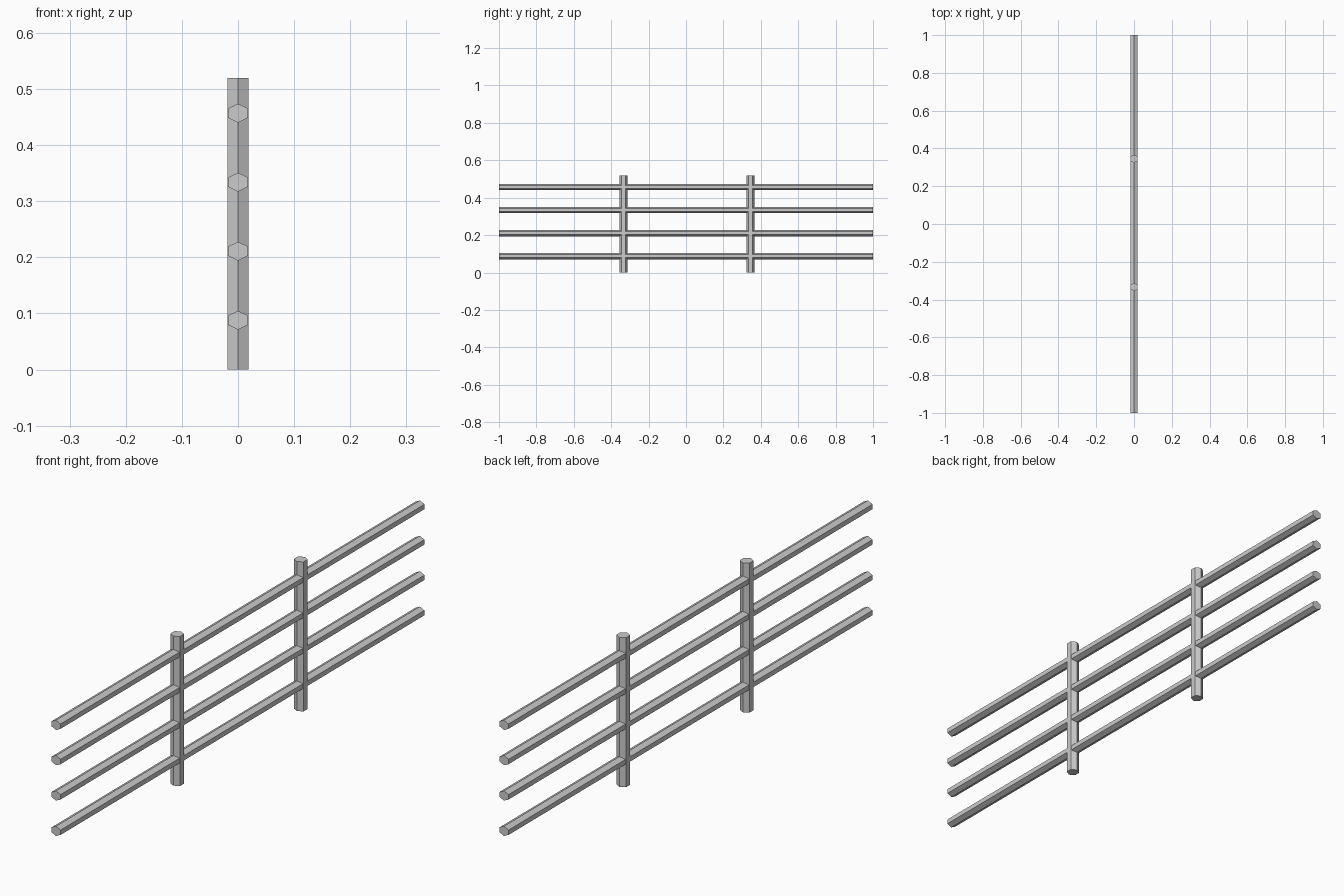
import bpy
import math

if "Cube" in bpy.data.objects:
    bpy.data.objects.remove(bpy.data.objects["Cube"])


def hex_bar(name, length, location, across, point_to_point, rotation):
    """Six-sided bar: flats face +-x, corners face the other cross axis."""
    bpy.ops.mesh.primitive_cylinder_add(vertices=6, radius=1, depth=length)
    bar = bpy.context.object
    bar.name = name
    # corners lie on local +-y, flats on local +-x
    bar.scale = (across / (2 * math.cos(math.pi / 6)), point_to_point / 2, 1)
    bar.rotation_euler = rotation
    bar.location = location
    return bar


# Upright posts
POST_HEIGHT = 0.52
for i, y in enumerate((-0.334, 0.345)):
    hex_bar(f"post_{i + 1}", POST_HEIGHT, (0, y, POST_HEIGHT / 2),
            0.0376, 0.0434, (0, 0, 0))

# Horizontal rails running through the posts
for i in range(4):
    hex_bar(f"rail_{i + 1}", 2.0, (0, 0, 0.088 + i * 0.123),
            0.0348, 0.034, (math.pi / 2, 0, 0))
